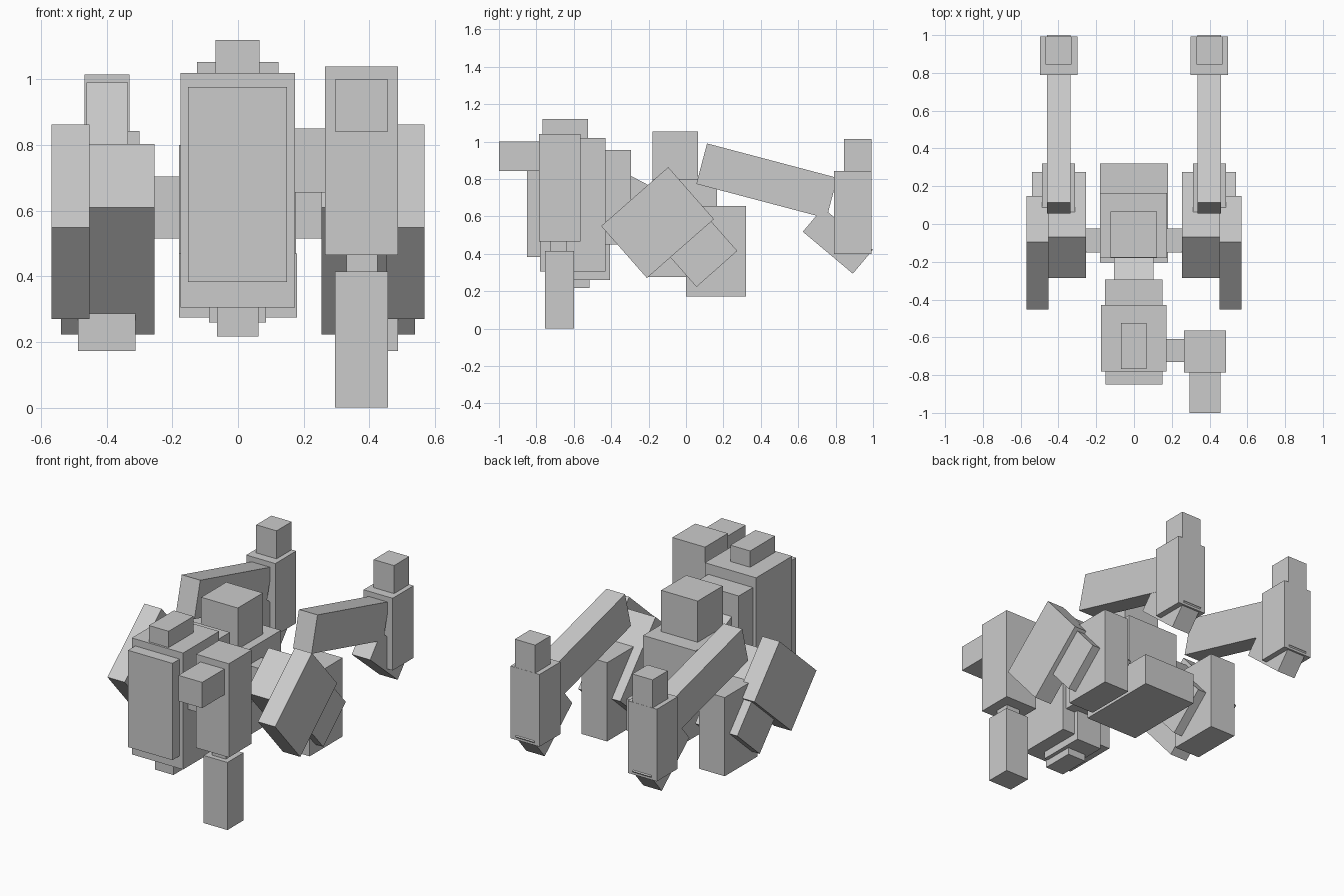
import bpy, bmesh
from math import radians
from mathutils import Matrix, Vector

cube = bpy.data.objects.get("Cube")
if cube:
    bpy.data.objects.remove(cube, do_unlink=True)

grey = bpy.data.materials.new("plain_grey")
grey.use_nodes = True
grey.diffuse_color = (0.6, 0.6, 0.6, 1)
grey.node_tree.nodes["Principled BSDF"].inputs["Base Color"].default_value = (0.6, 0.6, 0.6, 1)


def block(name, x, y, z, tilt=0):
    """Box from (min, max) ranges, tilted in degrees about its own x axis."""
    centre = Vector(sum(r) / 2 for r in (x, y, z))
    size = [r[1] - r[0] for r in (x, y, z)]
    bm = bmesh.new()
    bmesh.ops.create_cube(bm, size=1, matrix=Matrix.Diagonal((*size, 1)))
    mesh = bpy.data.meshes.new(name)
    bm.to_mesh(mesh)
    bm.free()
    mesh.materials.append(grey)
    obj = bpy.data.objects.new(name, mesh)
    obj.location = centre
    obj.rotation_euler.x = radians(tilt)
    bpy.context.collection.objects.link(obj)


def around(c, size):
    return (c - size / 2, c + size / 2)


def pair(name, x, y, z, tilt=0):
    block("left_" + name, x, y, z, tilt)
    block("right_" + name, (-x[1], -x[0]), y, z, tilt)


# Front torso with its plates
block("chest", (-.175, .173), (-.78, -.43), (.305, 1.02))
block("chest_plate", (-.152, .15), (-.85, -.78), (.383, .977))
block("chest_top", (-.068, .066), (-.767, -.525), (1.02, 1.12))
block("back_plate", (-.153, .15), (-.43, -.293), (.45, .955))
block("lower_pack", (-.088, .086), (-.7, -.405), (.26, .5))
block("chest_foot", (-.064, .062), (-.715, -.515), (.217, .305))

# Single front arm on the left
block("front_shoulder", (.173, .265), (-.73, -.61), (.655, .85))
block("front_upper_arm", (.265, .487), (-.785, -.563), (.465, 1.04))
block("front_elbow", (.33, .425), (-.725, -.635), (.415, .465))
block("front_forearm", (.295, .457), (-.755, -.6), (0, .415))
block("front_nozzle", (.295, .457), (-1, -.785), (.842, 1))

# Rear torso
block("neck", (-.105, .102), around(-.25, .24), around(.68, .2), -28)
block("rear_body", (-.18, .176), (-.18, .165), (.47, .8))
block("pelvis", (-.18, .18), (-.203, .32), (.275, .47))
block("head", (-.125, .123), (-.178, .065), (.8, 1.053))
block("hip_axle", (-.27, .27), (-.15, -.025), (.515, .705))

# Tilted hip armour and legs
pair("hip_block", (.254, .54), around(-.006, .291), around(.513, .517), 41.5)
pair("hip_shield", (.452, .569), around(-.152, .477), around(.567, .37), 41.3)
pair("leg", (.312, .487), (0, .32), (.172, .655))

# Raised rear arms
pair("rear_arm", (.335, .461), around(.432, .72), around(.79, .224), -14.8)
pair("rear_post", (.3, .497), (.79, .993), (.4, .843))
pair("rear_post_cap", (.33, .468), (.845, .992), (.843, 1.015))
pair("rear_spike", (.335, .46), around(.812, .349), around(.47, .167), -40)
